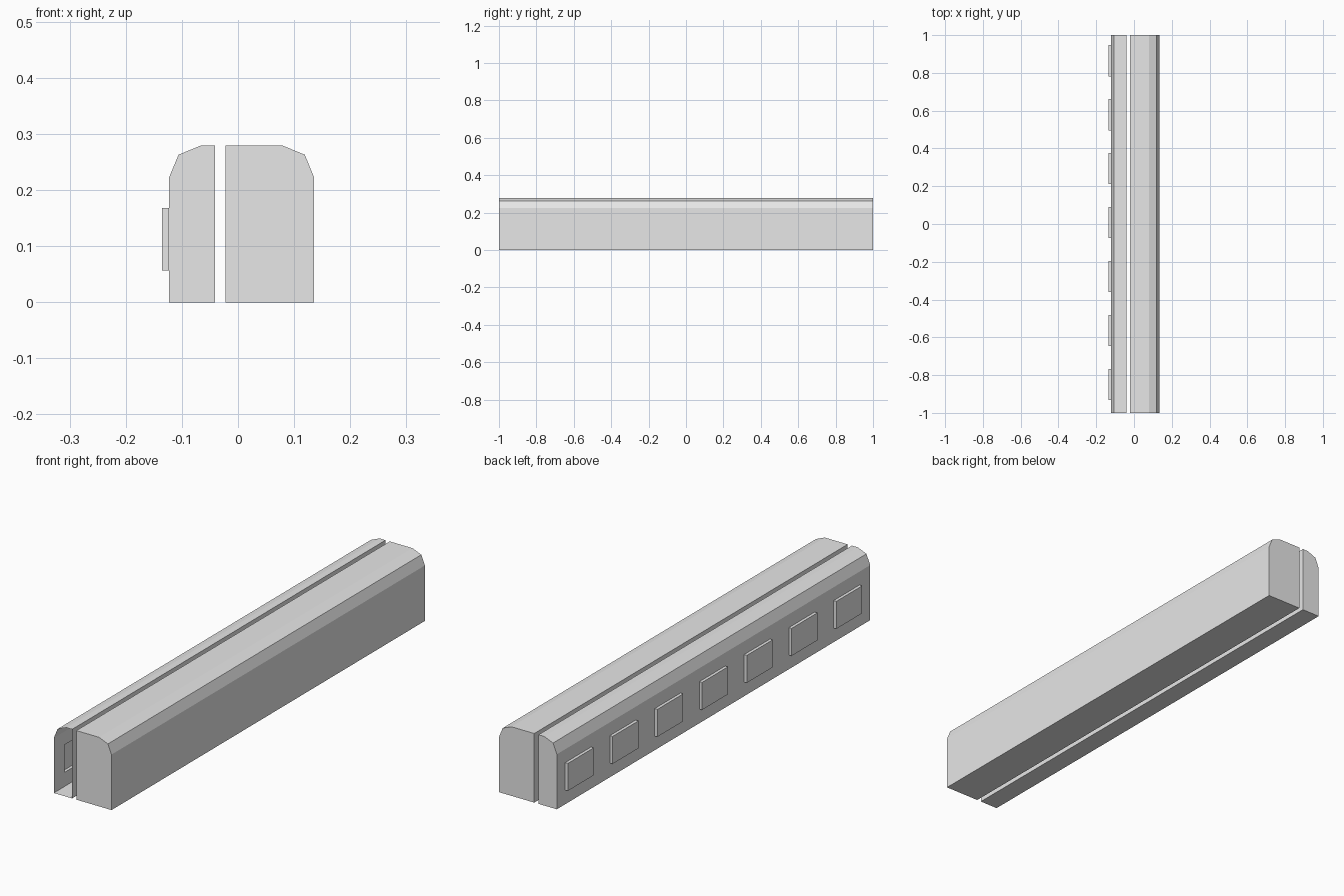
import bpy
import bmesh
from mathutils import Vector

if "Cube" in bpy.data.objects:
    bpy.data.objects.remove(bpy.data.objects["Cube"])

HALF_LENGTH = 1.0
grey = bpy.data.materials.new("plain grey")
grey.diffuse_color = (0.8, 0.8, 0.8, 1)
grey.use_nodes = True
grey.node_tree.nodes["Principled BSDF"].inputs["Base Color"].default_value = grey.diffuse_color


def extrude_profile(points):
    """Closed prism along y from an x/z outline."""
    bm = bmesh.new()
    front = bm.faces.new([bm.verts.new((x, -HALF_LENGTH, z)) for x, z in points])
    res = bmesh.ops.extrude_face_region(bm, geom=[front], use_keep_orig=True)
    moved = [v for v in res["geom"] if isinstance(v, bmesh.types.BMVert)]
    bmesh.ops.translate(bm, verts=moved, vec=(0, 2 * HALF_LENGTH, 0))
    bmesh.ops.recalc_face_normals(bm, faces=bm.faces)
    return bm


def finish(bm, name):
    mesh = bpy.data.meshes.new(name)
    bm.to_mesh(mesh)
    bm.free()
    mesh.materials.append(grey)
    bpy.context.collection.objects.link(bpy.data.objects.new(name, mesh))


# Wide body: closed block with one faceted shoulder
finish(extrude_profile([(-0.022, 0), (0.135, 0), (0.135, 0.224), (0.119, 0.263),
                        (0.08, 0.279), (-0.022, 0.279)]), "wide_body")

# Narrow side: hollow shell, open at the front end
WALL_X = -0.123
bm = extrude_profile([(WALL_X, 0), (-0.041, 0), (-0.041, 0.279), (-0.067, 0.279),
                      (-0.106, 0.263), (WALL_X, 0.222)])
bm.faces.ensure_lookup_table()
open_end = [f for f in bm.faces
            if all(abs(v.co.y + HALF_LENGTH) < 1e-4 for v in f.verts)]
bmesh.ops.delete(bm, geom=open_end, context='FACES_ONLY')


def wall_faces():
    return [f for f in bm.faces if all(abs(v.co.x - WALL_X) < 1e-4 for v in f.verts)]


def cut_wall(co, normal):
    faces = wall_faces()
    edges = {e for f in faces for e in f.edges}
    verts = {v for f in faces for v in f.verts}
    bmesh.ops.bisect_plane(bm, geom=faces + list(edges) + list(verts),
                           plane_co=Vector(co), plane_no=Vector(normal), dist=1e-5)


# Seven window panels pushed outward from the outer wall
centres = [0.864 - 0.2855 * i for i in range(7)]
HALF_W, LOW, HIGH = 0.0825, 0.057, 0.168
for c in centres:
    for y in (c - HALF_W, c + HALF_W):
        cut_wall((0, y, 0), (0, 1, 0))
for z in (LOW, HIGH):
    cut_wall((0, 0, z), (0, 0, 1))

panels = []
for f in wall_faces():
    m = f.calc_center_median()
    if LOW < m.z < HIGH and any(abs(m.y - c) < 0.01 for c in centres):
        panels.append(f)
res = bmesh.ops.extrude_discrete_faces(bm, faces=panels)
raised = {v for f in res["faces"] for v in f.verts}
bmesh.ops.translate(bm, verts=list(raised), vec=(-0.012, 0, 0))
finish(bm, "narrow_side_with_windows")
